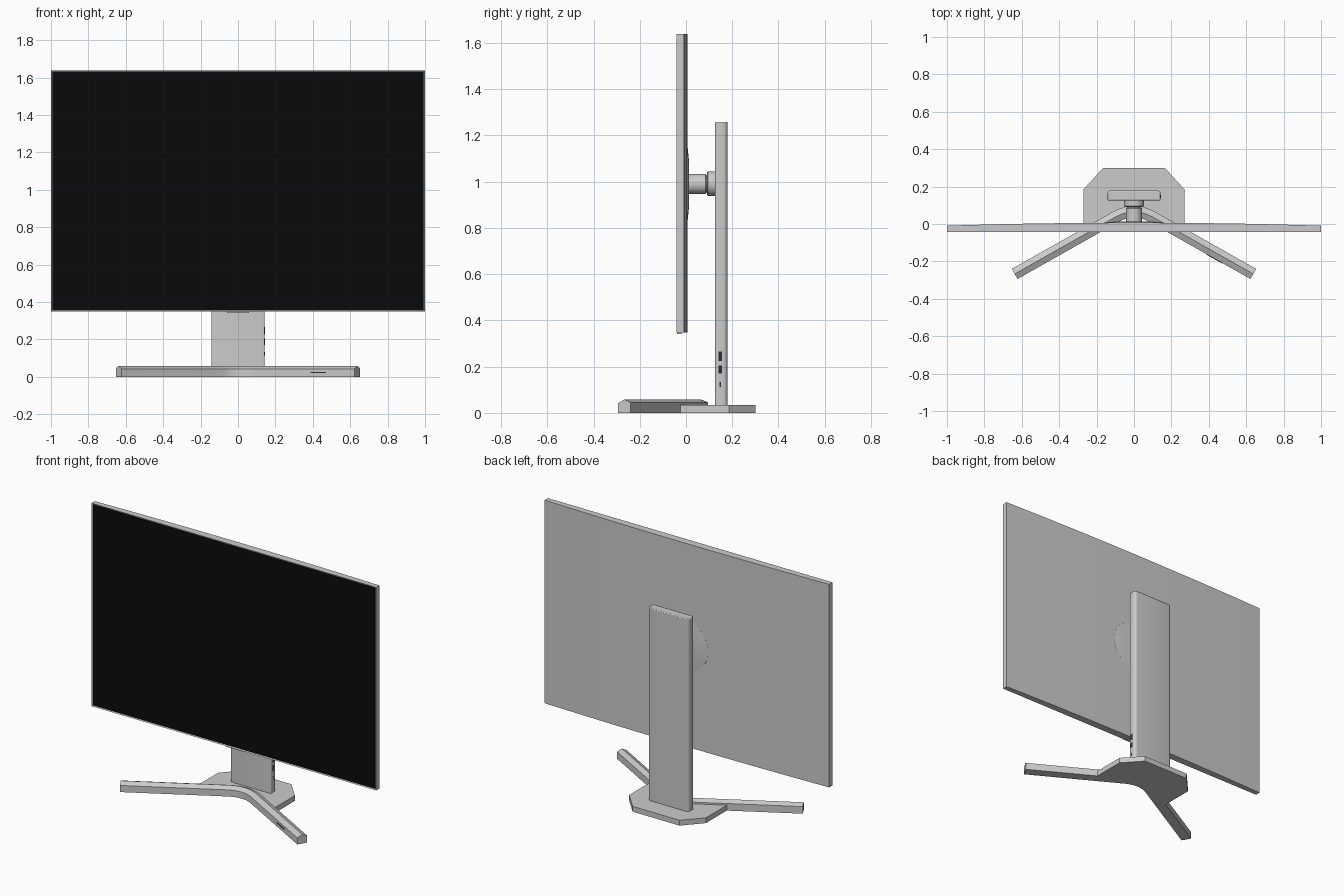
import bpy, bmesh, math
from mathutils import Vector

if "Cube" in bpy.data.objects:
    bpy.data.objects.remove(bpy.data.objects["Cube"])

DARK = bpy.data.materials.new("dark")
DARK.diffuse_color = (0.03, 0.03, 0.035, 1)
DARK.use_nodes = True
DARK.node_tree.nodes["Principled BSDF"].inputs["Base Color"].default_value = DARK.diffuse_color
BLACK = bpy.data.materials.new("screen_black")
BLACK.diffuse_color = (0.003, 0.003, 0.003, 1)
BLACK.use_nodes = True
BLACK.node_tree.nodes["Principled BSDF"].inputs["Base Color"].default_value = BLACK.diffuse_color


def finish(bm, name, mat=None, smooth=None):
    bmesh.ops.recalc_face_normals(bm, faces=bm.faces)
    me = bpy.data.meshes.new(name)
    bm.to_mesh(me)
    bm.free()
    ob = bpy.data.objects.new(name, me)
    bpy.context.collection.objects.link(ob)
    if mat:
        me.materials.append(mat)
    if smooth:
        bpy.ops.object.select_all(action='DESELECT')
        ob.select_set(True)
        bpy.context.view_layer.objects.active = ob
        bpy.ops.object.shade_smooth_by_angle(angle=math.radians(smooth))
    return ob


def prism(pts, z0, z1):
    """Extrude an outline in the xy plane from z0 to z1."""
    bm = bmesh.new()
    face = bm.faces.new([bm.verts.new((x, y, z0)) for x, y in pts])
    ext = bmesh.ops.extrude_face_region(bm, geom=[face])
    for v in ext['geom']:
        if isinstance(v, bmesh.types.BMVert):
            v.co.z = z1
    return bm


def box(name, lo, hi, mat=None):
    pts = [(lo[0], lo[1]), (hi[0], lo[1]), (hi[0], hi[1]), (lo[0], hi[1])]
    return finish(prism(pts, lo[2], hi[2]), name, mat)


def turned(name, profile, z, n=48):
    """Revolve (radius, y) points around an axis along y at height z."""
    bm = bmesh.new()
    rings = [[bm.verts.new((r * math.cos(2 * math.pi * i / n), y,
                            z + r * math.sin(2 * math.pi * i / n)))
              for i in range(n)] for r, y in profile]
    for a, b in zip(rings, rings[1:]):
        for i in range(n):
            j = (i + 1) % n
            bm.faces.new((a[i], a[j], b[j], b[i]))
    bm.faces.new(rings[0])
    bm.faces.new(rings[-1])
    return finish(bm, name, smooth=30)


# Display housing: flat front, gently bowed back, recessed front panel
outline = [(-1, -0.042), (1, -0.042)]
for i in range(17):
    x = 1 - i / 8
    outline.append((x, 0.007 - 0.016 * x * x))
bm = prism(outline, 0.348, 1.638)
bm.faces.ensure_lookup_table()
bm.normal_update()
front = [f for f in bm.faces if all(abs(v.co.y + 0.042) < 1e-5 for v in f.verts)]
bmesh.ops.inset_region(bm, faces=front, thickness=0.008)
for v in front[0].verts:
    v.co.y += 0.006
finish(bm, "display_housing", smooth=20)
box("screen", (-0.992, -0.04, 0.356), (0.992, -0.034, 1.63), BLACK)
box("bottom_sensor_strip", (-0.06, -0.038, 0.342), (0.06, -0.02, 0.35))

# Mount: shallow dish on the back, neck and flange
turned("back_dish", [(0.165, 0.0), (0.16, 0.007), (0.09, 0.014)], 0.99)
turned("neck", [(0.043, 0.005), (0.043, 0.084), (0.036, 0.089), (0.036, 0.1)], 0.99)
turned("neck_flange", [(0.047, 0.09), (0.053, 0.096), (0.053, 0.13)], 0.992)

# Column with rounded vertical edges
col = []
for cx, cy, start in ((1, 1, 0), (-1, 1, 90), (-1, -1, 180), (1, -1, 270)):
    r = 0.02 if cy > 0 else 0.008
    for k in range(7):
        a = math.radians(start + 15 * k)
        col.append((cx * (0.143 - r) + r * math.cos(a),
                    0.153 + cy * (0.027 - r) + r * math.sin(a)))
column = finish(prism(col, 0.03, 1.259), "column")
bev = column.modifiers.new("soft_edges", 'BEVEL')
bev.width = 0.005
bev.segments = 2
bev.limit_method = 'ANGLE'
bev.angle_limit = math.radians(60)
bpy.context.view_layer.objects.active = column
column.select_set(True)
bpy.ops.object.shade_smooth_by_angle(angle=math.radians(35))

# Ports on the right side of the column
for i, (z0, z1, w) in enumerate(((0.225, 0.265, 0.008), (0.17, 0.205, 0.008), (0.113, 0.133, 0.003))):
    box("port_%d" % (i + 1), (0.138, 0.148 - w, z0), (0.1436, 0.148 + w, z1), DARK)

# Base plate: chamfered at the back, running into the leg in front
half = [(0.165, 0.3), (0.27, 0.185), (0.27, -0.045), (0.1, 0.037), (0.05, 0.057)]
plate = half + [(0, 0.064)] + [(-x, y) for x, y in reversed(half)]
finish(prism(plate, 0, 0.034), "base_plate")

# V-shaped leg: gabled section swept along a bent path
path = [Vector((-0.638, -0.267))]
for i in range(13):
    t = i / 12
    path.append(Vector((-0.1 * (1 - t) ** 2 + 0.1 * t * t,
                        0.037 * ((1 - t) ** 2 + t * t) + 0.093 * 2 * t * (1 - t))))
path.append(Vector((0.638, -0.267)))
section = [(-0.031, 0), (-0.031, 0.042), (0, 0.058), (0.031, 0.045), (0.031, 0)]
bm = bmesh.new()
rings = []
for i, p in enumerate(path):
    t = (path[min(i + 1, len(path) - 1)] - path[max(i - 1, 0)]).normalized()
    if i in (1, len(path) - 2):
        t = Vector((1, 0.565 if i == 1 else -0.565)).normalized()
    nrm = Vector((-t.y, t.x))
    rings.append([bm.verts.new((*(p + nrm * o), z)) for o, z in section])
for a, b in zip(rings, rings[1:]):
    for k in range(5):
        m = (k + 1) % 5
        bm.faces.new((a[k], a[m], b[m], b[k]))
bm.faces.new(rings[0])
bm.faces.new(rings[-1])
finish(bm, "front_leg", smooth=20)

# Small slot on the front of the right leg
slot = box("leg_slot", (-0.047, -0.002, -0.003), (0.047, 0.002, 0.003), DARK)
slot.location = (0.43, -0.1855, 0.024)
slot.rotation_euler.z = -math.atan(0.565)
